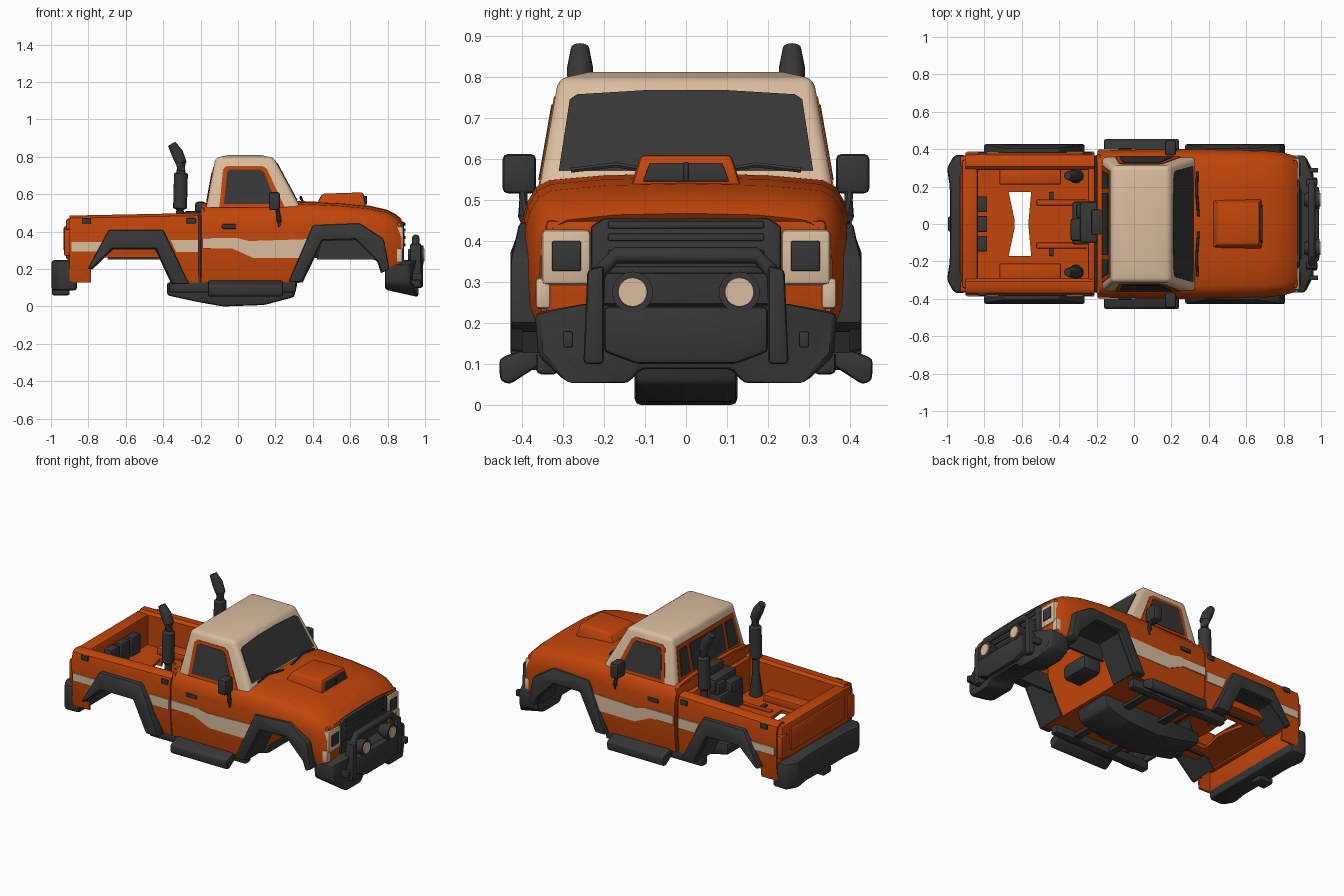
import bpy, bmesh, math
from mathutils import Vector

if "Cube" in bpy.data.objects:
    bpy.data.objects.remove(bpy.data.objects["Cube"])

def material(name, rgb):
    m = bpy.data.materials.new(name)
    m.diffuse_color = (*rgb, 1)
    m.use_nodes = True
    m.node_tree.nodes["Principled BSDF"].inputs["Base Color"].default_value = m.diffuse_color
    return m

ORANGE = material("orange paint", (0.54, 0.06, 0.003))
CREAM = material("cream paint", (0.70, 0.51, 0.345))
DARK = material("dark trim", (0.038, 0.038, 0.039))

def finish(name, bm, mat, mirror=False):
    bmesh.ops.recalc_face_normals(bm, faces=bm.faces[:])
    me = bpy.data.meshes.new(name)
    bm.to_mesh(me)
    bm.free()
    me.materials.append(mat)
    ob = bpy.data.objects.new(name, me)
    bpy.context.collection.objects.link(ob)
    if mirror:
        ob.modifiers.new("mirror", 'MIRROR').use_axis = (False, True, False)
    return ob

def solid(name, ring_a, ring_b, mat, bev=0, mirror=False):
    """Closed body between two matching rings of points."""
    bm = bmesh.new()
    a = [bm.verts.new(p) for p in ring_a]
    b = [bm.verts.new(p) for p in ring_b]
    bm.faces.new(a)
    bm.faces.new(b[::-1])
    for i in range(len(a)):
        j = (i + 1) % len(a)
        bm.faces.new((a[i], b[i], b[j], a[j]))
    bmesh.ops.recalc_face_normals(bm, faces=bm.faces[:])
    if bev:
        bmesh.ops.bevel(bm, geom=bm.edges[:], offset=bev, segments=2, profile=0.5,
                        affect='EDGES', clamp_overlap=True)
    return finish(name, bm, mat, mirror)

def prism(name, pts, axis, lo, hi, mat, bev=0, mirror=False, tweak=lambda p: p):
    put = {'x': lambda a, b, c: (c, a, b), 'y': lambda a, b, c: (a, c, b),
           'z': lambda a, b, c: (a, b, c)}[axis]
    return solid(name, [tweak(put(*p, lo)) for p in pts], [tweak(put(*p, hi)) for p in pts],
                 mat, bev, mirror)

def box(name, x, y, z, mat, bev=0.008, mirror=False):
    pts = [(x[0], y[0]), (x[1], y[0]), (x[1], y[1]), (x[0], y[1])]
    return prism(name, pts, 'z', z[0], z[1], mat, bev, mirror)

def loft(name, rows, mat, thick, mirror=False):
    bm = bmesh.new()
    vs = [[bm.verts.new(p) for p in r] for r in rows]
    for r, s in zip(vs, vs[1:]):
        for i in range(len(r) - 1):
            bm.faces.new((r[i], r[i + 1], s[i + 1], s[i]))
    ob = finish(name, bm, mat, mirror)
    m = ob.modifiers.new("thickness", 'SOLIDIFY')
    m.thickness, m.offset = thick, 0
    return ob

def tube(name, path, radii, mat, mirror=False, n=12):
    bm = bmesh.new()
    rings = []
    path = [Vector(p) for p in path]
    for i, p in enumerate(path):
        d = (path[min(i + 1, len(path) - 1)] - path[max(i - 1, 0)]).normalized()
        q = d.to_track_quat('Z', 'Y')
        rings.append([bm.verts.new(p + q @ Vector((radii[i] * math.cos(t * math.tau / n),
                      radii[i] * math.sin(t * math.tau / n), 0))) for t in range(n)])
    for r, s in zip(rings, rings[1:]):
        for i in range(n):
            bm.faces.new((r[i], r[(i + 1) % n], s[(i + 1) % n], s[i]))
    bm.faces.new(rings[0])
    bm.faces.new(rings[-1])
    return finish(name, bm, mat, mirror)

def cut(ob, cutter):
    m = ob.modifiers.new("cut", 'BOOLEAN')
    m.operation, m.solver, m.object = 'DIFFERENCE', 'EXACT', cutter
    cutter.hide_render = True

def both(half):
    return half + [(-a, b) for a, b in reversed(half)]

# Wheel arches: flares, liners and cutters
ARCHES = {"front": ([(.34, .13), (.45, .355), (.63, .36), (.75, .24), (.77, .18)],
                    [(.27, .13), (.40, .435), (.65, .445), (.78, .36), (.81, .2)]),
          "rear": ([(-.785, .2), (-.67, .31), (-.44, .31), (-.35, .12)],
                   [(-.805, .2), (-.69, .41), (-.40, .41), (-.26, .12)])}
cutters = {}
for end, (inner, outer) in ARCHES.items():
    prism(end + "_fender_flare", outer + inner[::-1], 'y', .35, .428, DARK, .01, True,
          tweak=lambda p: (p[0], p[1] - (.022 if p[2] > .4 and p[1] > .4 else 0), p[2]))
    loft(end + "_wheel_liner", [[(x, y, z) for x, z in inner] for y in (.40, .23)], DARK, .012, True)
    x0, x1 = inner[1][0] - .03, inner[-2][0] + .03
    prism(end + "_well_wall", [(x0, .25)] + inner[1:-1] + [(x1, .25)], 'y', .22, .235, DARK, 0, True)
    cutters[end] = prism(end + "_arch_cutter", [(inner[0][0], -.1)] + inner + [(inner[-1][0], -.1)],
                         'y', -.6, .6, DARK)

# Cab lower body, hood and front fenders
rows = []
for x, w, top, low in [(-.195, .385, .53, .13), (.05, .39, .53, .13), (.33, .39, .54, .13),
                       (.55, .388, .53, .13), (.7, .384, .515, .2), (.79, .375, .495, .2),
                       (.84, .362, .47, .2), (.87, .348, .445, .2)]:
    half = [(w - .015, low), (w, .24), (w, top - .09), (w - .01, top - .05), (w - .03, top - .015),
            (w - .06, top), (w * .5, top + .012), (0, top + .016)]
    rows.append([(x, a, b) for a, b in half + [(-a, b) for a, b in half[-2::-1]]])
cut(loft("cab_and_hood_shell", rows, ORANGE, .016), cutters["front"])
box("cab_back_panel", (-.2, -.18), (-.375, .375), (.13, .53), ORANGE)
box("cab_bed_gap_filler", (-.215, -.19), (-.362, .362), (.13, .46), DARK, 0)
box("cab_floor", (-.19, .33), (-.37, .37), (.125, .145), ORANGE, 0)
box("firewall", (.32, .335), (-.36, .36), (.13, .53), ORANGE, 0)
box("front_panel", (.83, .875), (-.342, .342), (.2, .45), ORANGE, .012)

# Greenhouse: tapered cab top with a slightly crowned roof
Z0, Z1 = .53, .80
bm = bmesh.new()
lower = [bm.verts.new(p) for p in [(-.17, -.357, Z0), (.335, -.357, Z0), (.335, .357, Z0), (-.17, .357, Z0)]]
upper = [bm.verts.new(p) for p in [(-.12, -.31, Z1), (.19, -.31, Z1), (.19, .31, Z1), (-.12, .31, Z1)]]
roof = bm.faces.new(upper)
for i in range(4):
    j = (i + 1) % 4
    bm.faces.new((lower[i], lower[j], upper[j], upper[i]))
bmesh.ops.bevel(bm, geom=[e for e in bm.edges if max(v.co.z for v in e.verts) > .7],
                offset=.025, segments=3, profile=.5, affect='EDGES')
roof = max(bm.faces, key=lambda f: f.calc_area() if abs(f.normal.z) > .9 else 0)
bmesh.ops.inset_region(bm, faces=[roof], thickness=.07)
for v in roof.verts:
    v.co.z += .011
finish("cab_top", bm, CREAM)

def lerp(a, b, z):
    return a + (b - a) * (z - Z0) / (Z1 - Z0)

SIDE = lambda x, z, d: (x, lerp(.357, .31, z) + d, z)
FRONT = lambda y, z, d: (lerp(.335, .19, z) + d, y, z)
BACK = lambda y, z, d: (lerp(-.17, -.12, z) - d, y, z)

def plate(name, pts, face, mat, d=.004, mirror=False):
    solid(name, [face(*p, -.003) for p in pts], [face(*p, d) for p in pts], mat, 0, mirror)

plate("door_frame", [(-.1, .53), (-.08, .735), (-.06, .752), (.13, .752), (.155, .735), (.25, .53)],
      SIDE, ORANGE, .003, True)
plate("side_window", [(-.075, .548), (-.058, .72), (-.045, .732), (.12, .732), (.138, .72), (.207, .548)],
      SIDE, DARK, .006, True)
plate("windshield", both([(.31, .57), (.283, .745), (.265, .757), (.1, .767)]), FRONT, DARK)
plate("cab_rear_frame", both([(.315, .53), (.285, .745)]), BACK, ORANGE, .003)
plate("rear_corner_window", [(.19, .56), (.285, .56), (.265, .72), (.19, .72)], BACK, DARK, .006, True)
plate("rear_window", both([(.165, .56), (.165, .72)]), BACK, DARK, .006)
tube("wiper", [(.345, .04, .562), (.335, .17, .585), (.338, .28, .572)], [.007] * 3, DARK, True, 6)

# Hood scoop
prism("hood_scoop", [(.41, .53), (.45, .603), (.67, .61), (.685, .53)], 'y', -.135, .135, ORANGE, .012,
      tweak=lambda p: (p[0], p[1] * (.82 if p[2] > .57 else 1), p[2]))
prism("scoop_opening", both([(.105, .545), (.088, .59)]), 'x', .67, .686, DARK, .002)
box("scoop_divider", (.676, .691), (-.006, .006), (.545, .592), DARK, .002)

# Stripes on the sides
for name, y, pts in [
        ("cab_stripe", .39, [(-.19, .31), (-.03, .31), (.08, .26), (.33, .26), (.37, .36), (.06, .35), (0, .365), (-.19, .365)]),
        ("bed_front_stripe", .375, [(-.36, .355), (-.33, .29), (-.215, .29), (-.215, .355)]),
        ("bed_rear_stripe", .375, [(-.89, .295), (-.75, .295), (-.72, .345), (-.89, .345)])]:
    prism(name, pts, 'y', y + .004, y + .012, CREAM, 0, True)

# Headlights, markers and grille
box("headlight_surround", (.82, .886), (.232, .352), (.292, .428), CREAM, .012, True)
box("headlight", (.88, .891), (.256, .326), (.326, .4), DARK, .004, True)
box("corner_marker", (.81, .88), (.33, .366), (.235, .31), CREAM, .008, True)
prism("grille", both([(.23, .2), (.232, .435), (.2, .455)]), 'x', .84, .888, DARK, .008)
for z in (.33, .37, .41, .44):
    box("grille_bar", (.88, .895), (-.19, .19), (z - .01, z + .008), DARK, .004)

# Front bumper with bull bar and round lamps
prism("front_bumper", both([(.11, .085), (.14, .05), (.29, .05), (.36, .12), (.368, .225), (.24, .248)]),
      'x', .785, .965, DARK, .015,
      tweak=lambda p: (p[0] - (.05 if p[0] > .9 and abs(p[1]) > .3 else 0), p[1],
                       p[2] + (.04 if p[0] < .9 and p[2] < .1 else 0)))
prism("bumper_center", both([(.12, .1), (.2, .13), (.2, .24)]), 'x', .9, .99, DARK, .012)
box("tow_loop", (.93, .985), (.275, .3), (.14, .18), DARK, .006, True)
prism("bull_bar_upright", [(.2, .1), (.25, .1), (.24, .33), (.2, .34)], 'x', .92, .98, DARK, .01, True)
tube("bull_bar_hoop", [(.95, -.22, .24), (.95, -.215, .32), (.95, -.17, .365), (.95, .17, .365),
                       (.95, .215, .32), (.95, .22, .24)], [.02] * 6, DARK)
tube("lamp_housing", [(.91, .13, .275), (.96, .13, .275), (.992, .13, .275)], [.03, .05, .05], DARK, True, 20)
tube("lamp_lens", [(.985, .13, .275), (.998, .13, .275)], [.037, .035], CREAM, True, 20)

# Pickup bed
side = [(.36, .13), (.374, .24), (.375, .43), (.365, .468), (.345, .48), (.31, .478), (.297, .465), (.295, .275)]
cut(loft("bed_side", [[(x, y, z + (rise if z > .4 else 0)) for y, z in side]
                      for x, rise in ((-.9, 0), (-.21, .014))], ORANGE, .012, True), cutters["rear"])
hole = prism("floor_hole_cutter", [(-.67, -.17), (-.64, -.03), (-.64, .03), (-.67, .17), (-.55, .17),
             (-.565, 0), (-.55, -.17)], 'z', .1, .4, DARK)
cut(box("bed_floor", (-.87, -.21), (-.3, .3), (.262, .282), ORANGE, 0), hole)
box("bed_wheel_tub", (-.72, -.39), (.21, .3), (.275, .325), ORANGE, .01, True)
box("bed_front_wall", (-.245, -.208), (-.365, .365), (.14, .485), ORANGE)
box("tailgate", (-.92, -.835), (-.345, .345), (.25, .47), ORANGE, .014)
box("tailgate_panel", (-.932, -.9), (-.27, .27), (.29, .43), ORANGE, .012)
box("rear_apron", (-.905, -.86), (-.36, .36), (.13, .27), ORANGE)
box("tail_light", (-.93, -.87), (.305, .365), (.27, .415), ORANGE, .01, True)
for y in (-.105, 0, .105):
    box("tailgate_inner_panel", (-.84, -.785), (y - .042, y + .042), (.3, .42), DARK, .006)
for x, z in ((-.81, .455), (-.25, .455)):
    box("bed_latch", (x - .025, x + .025), (.35, .385), (z - .015, z + .018), DARK, .006, True)
box("bed_tie_down", (-.455, -.43), (.13, .17), (.28, .295), DARK, .004, True)
box("bed_floor_rib", (-.52, -.25), (.1, .13), (.28, .29), ORANGE, .003, True)

# Exhaust stacks and the engine cluster behind the cab
tube("exhaust_stack", [(-.31, .258, .28), (-.31, .258, .42), (-.31, .258, .51), (-.31, .258, .525),
                       (-.305, .258, .71), (-.305, .258, .725), (-.305, .258, .77), (-.325, .258, .82),
                       (-.355, .258, .87)],
     [.04, .022, .022, .037, .037, .024, .03, .032, .022], DARK, True, 16)
for x, y, z in [((-.33, -.21), (-.11, .12), (.28, .42)), ((-.34, -.25), (-.09, .03), (.4, .47)),
                ((-.29, -.18), (-.1, .12), (.42, .51)), ((-.23, -.17), (-.06, .08), (.48, .56)),
                ((-.31, -.24), (.03, .11), (.4, .49))]:
    box("rear_engine_block", x, y, z, DARK, .015)

# Underbody and side steps
prism("chassis", [(-.38, .06), (-.22, .025), (-.08, 0), (.14, .008), (.3, .05), (.32, .13), (.1, .13), (-.38, .13)],
      'y', -.125, .125, DARK, .015)
prism("chassis_rear_riser", [(-.37, .1), (-.22, .1), (-.2, .28), (-.33, .28)], 'y', -.1, .1, DARK, .02)
box("front_gearbox", (.3, .45), (-.1, .1), (.26, .36), DARK, .03)
box("rocker", (-.37, .31), (.31, .365), (.075, .135), DARK, .012, True)
prism("side_step", [(.36, .095), (.43, .05), (.453, .06), (.455, .112), (.435, .122), (.36, .145)],
      'x', -.16, .24, DARK, .01, True)
for x in (-.1, .16):
    box("step_bracket", (x - .025, x + .025), (.12, .4), (.085, .11), DARK, .006, True)

# Rear bumper and hitch
prism("rear_bumper", [(-.86, -.365), (-.96, -.37), (-1, -.3), (-.985, -.2), (-.985, .2), (-1, .3),
                      (-.96, .37), (-.86, .365)], 'z', .085, .248, DARK, .018)
box("hitch", (-.995, -.9), (-.04, .04), (.06, .1), DARK, .01)

# Mirrors and door handles
box("mirror", (.165, .225), (.365, .447), (.515, .612), DARK, .014, True)
tube("mirror_arm", [(.22, .385, .43), (.22, .396, .46), (.21, .396, .53)], [.016, .013, .011], DARK, True, 8)
box("door_handle", (-.085, -.01), (.385, .405), (.415, .44), DARK, .006, True)

# Apply modifiers, drop cutters, smooth shading with sharp edges
bpy.ops.object.select_all(action='SELECT')
bpy.context.view_layer.objects.active = bpy.data.objects["cab_top"]
bpy.ops.object.convert(target='MESH')
for ob in [o for o in bpy.data.objects if "cutter" in o.name]:
    bpy.data.objects.remove(ob)
bpy.ops.object.shade_smooth_by_angle(angle=math.radians(35))
